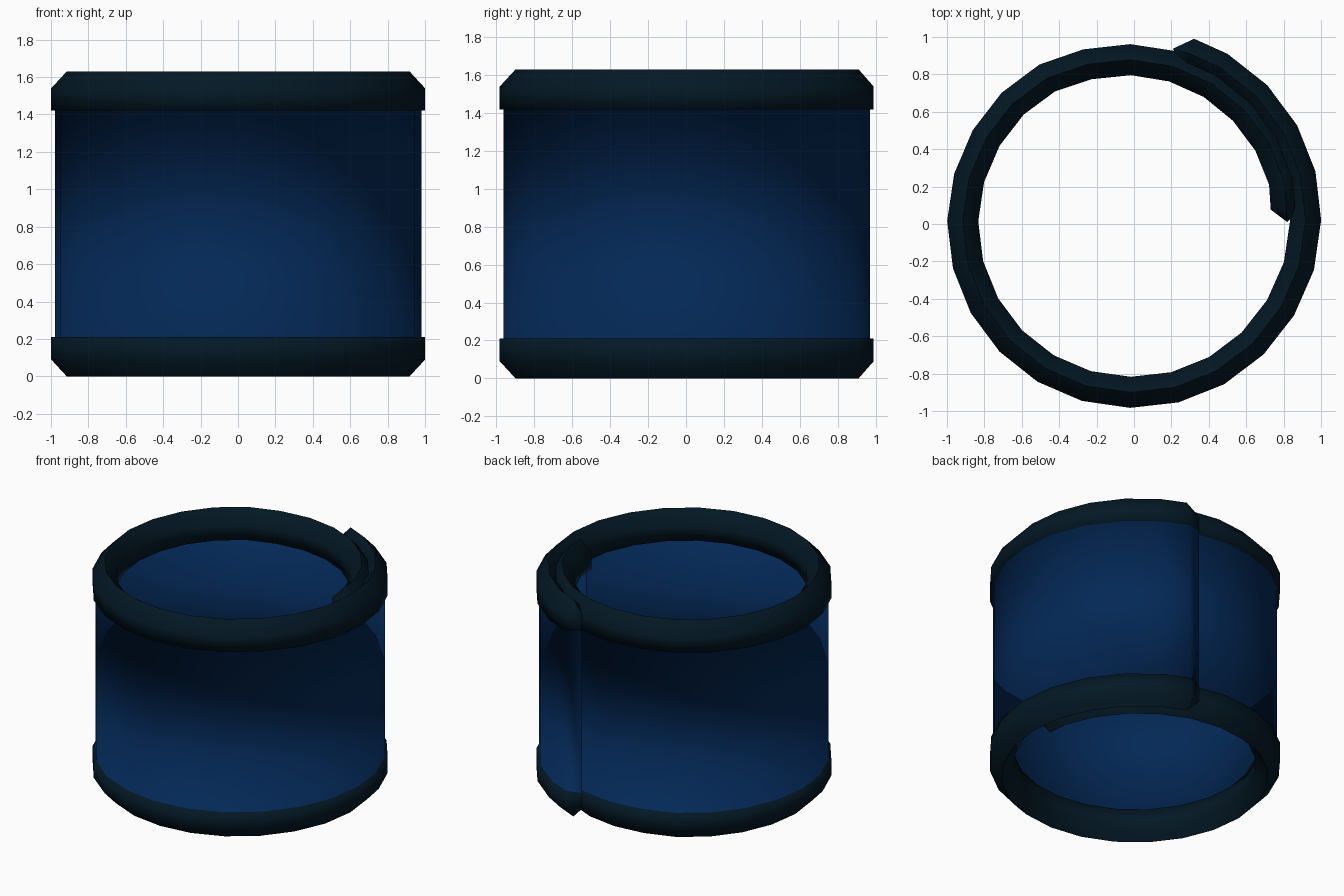
import bpy, bmesh
from math import radians, cos, sin, pi

cube = bpy.data.objects.get("Cube")
if cube:
    bpy.data.objects.remove(cube, do_unlink=True)


def material(name, colour):
    mat = bpy.data.materials.new(name)
    mat.use_nodes = True
    mat.diffuse_color = (*colour, 1)
    mat.node_tree.nodes["Principled BSDF"].inputs["Base Color"].default_value = (*colour, 1)
    return mat


HEIGHT = 1.63
HALF = 0.083          # half thickness of the rims
PANEL = 0.063         # the panel is a thin sheet set just inside the rims' outer faces
LEDGE, SHOULDER = 0.21, 0.09

# Spiral centre line: (angle, radius) knots, wound clockwise from the outer end
KNOTS = [(78, .96), (61, .955), (0, .917), (-35, .9), (-90, .9), (-180, .916),
         (-224, .914), (-240, .908), (-254, .889), (-313, .848), (-344, .835),
         (-354, .818), (-360, .82)]


def radius_at(angle):
    for (a, r), (b, s) in zip(KNOTS, KNOTS[1:]):
        if a >= angle >= b:
            return r + (s - r) * (a - angle) / (a - b)
    return KNOTS[-1][1]


def station(i):
    # Even steps, drifting slightly along the middle of the coil
    drift = 2.7 * sin(pi * (i - 4) / 17) if 4 < i < 21 else 0
    return 61.2 - 15 * i - drift


# Cross-section: two ridged rims joined by the outer sheet, open inside
rim_outer = [(0, 0), (HALF, SHOULDER), (HALF, LEDGE), (PANEL, LEDGE)]
rim_inner = [(PANEL - 0.008, LEDGE), (-HALF, LEDGE), (-HALF, SHOULDER)]


def flip(points):
    return [(d, HEIGHT - z) for d, z in reversed(points)]


section = rim_outer + flip(rim_outer) + flip(rim_inner) + rim_inner
count = len(section)
lower_ridge, upper_ridge = 0, 2 * len(rim_outer) - 1
sheet = len(rim_outer) - 1                      # strip that forms the panel
opening = upper_ridge + len(rim_inner)          # strip left open inside

# Stations around the spiral, with a pointed tip at each end
angles = [77.5, 72] + [station(i) for i in range(28)] + [-354, -359.3]

bm = bmesh.new()
rings = []
for i, angle in enumerate(angles):
    tip = i in (0, len(angles) - 1)
    ring = []
    for d, z in section:
        if tip:
            d, z = 0, min(max(z, SHOULDER), HEIGHT - SHOULDER)
        r = radius_at(angle) + d
        ring.append(bm.verts.new((r * cos(radians(angle)), r * sin(radians(angle)), z)))
    rings.append(ring)

# Skin the rings, with crisp ridges along the rims
for a, b in zip(rings, rings[1:]):
    for j in range(count):
        if j == opening:
            continue
        k = (j + 1) % count
        face = bm.faces.new((a[j], a[k], b[k], b[j]))
        face.smooth = True
        face.material_index = int(j == sheet)
    for j in (lower_ridge, upper_ridge):
        bm.edges.get((a[j], b[j])).smooth = False

# Close the tips by welding both sides together
bmesh.ops.remove_doubles(bm, verts=bm.verts, dist=0.0005)
bmesh.ops.recalc_face_normals(bm, faces=bm.faces)

mesh = bpy.data.meshes.new("rolled_cuff")
bm.to_mesh(mesh)
bm.free()
mesh.materials.append(material("dark_teal_rim", (0.001, 0.009, 0.018)))
mesh.materials.append(material("navy_panel", (0.001, 0.021, 0.093)))
cuff = bpy.data.objects.new("rolled_cuff", mesh)
bpy.context.collection.objects.link(cuff)
